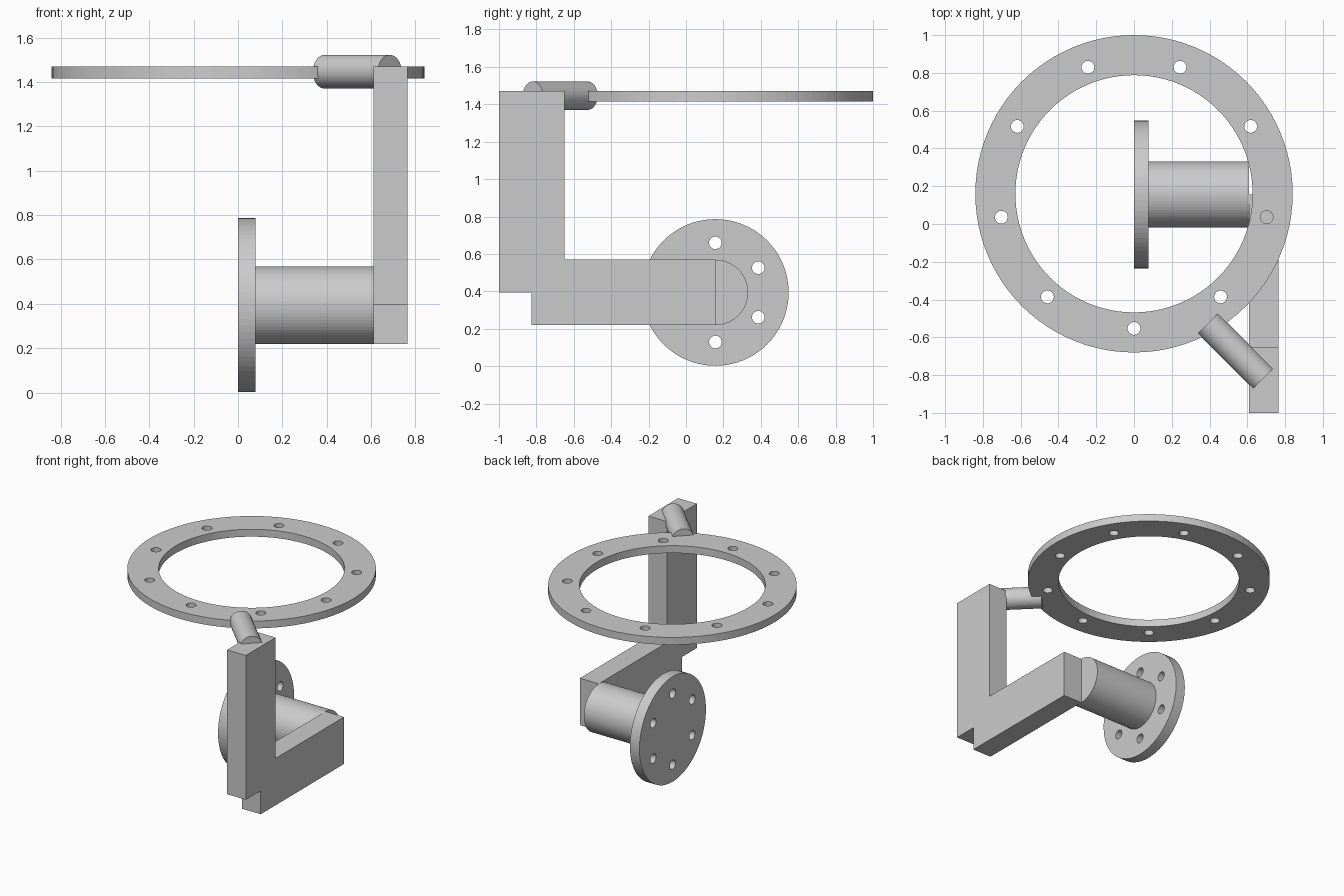
import bpy, bmesh
from math import cos, sin, pi, radians
from mathutils import Vector, Matrix

if "Cube" in bpy.data.objects:
    bpy.data.objects.remove(bpy.data.objects["Cube"])

FLANGE_Y, FLANGE_Z = 0.157, 0.394
ARM_X0, ARM_X1 = 0.61, 0.765
# local x, y, z -> world y, z, x (profiles drawn in the side view)
SIDE = Matrix(((0, 0, 1), (1, 0, 0), (0, 1, 0))).to_4x4()


def circle(r, n, cx=0, cy=0):
    return [(cx + r * cos(2 * pi * i / n), cy + r * sin(2 * pi * i / n)) for i in range(n)]


def bolt_circle(count, r, start):
    angles = [radians(start) + 2 * pi * i / count for i in range(count)]
    return [circle(0.034, 24, r * cos(a), r * sin(a)) for a in angles]


def plate(name, loops, thickness, matrix):
    """Extrude a filled 2D outline (inner loops become holes), centred in thickness."""
    cu = bpy.data.curves.new(name, 'CURVE')
    cu.dimensions = '2D'
    cu.fill_mode = 'BOTH'
    cu.extrude = thickness / 2
    for pts in loops:
        s = cu.splines.new('POLY')
        s.points.add(len(pts) - 1)
        for p, (x, y) in zip(s.points, pts):
            p.co = (x, y, 0, 1)
        s.use_cyclic_u = True
    tmp = bpy.data.objects.new(name + "_outline", cu)
    bpy.context.collection.objects.link(tmp)
    bpy.context.view_layer.update()
    me = bpy.data.meshes.new_from_object(tmp)
    bpy.data.objects.remove(tmp)
    bm = bmesh.new()
    bm.from_mesh(me)
    bmesh.ops.remove_doubles(bm, verts=bm.verts, dist=1e-5)
    bmesh.ops.transform(bm, matrix=matrix, verts=bm.verts)
    bmesh.ops.recalc_face_normals(bm, faces=bm.faces)
    for f in bm.faces:
        f.smooth = False
    bm.to_mesh(me)
    bm.free()
    me.name = name
    ob = bpy.data.objects.new(name, me)
    bpy.context.collection.objects.link(ob)
    return ob


def rod(name, a, b, r, n):
    a, b = Vector(a), Vector(b)
    d = b - a
    bpy.ops.mesh.primitive_cylinder_add(vertices=n, radius=r, depth=d.length, location=(a + b) / 2)
    ob = bpy.context.object
    ob.name = name
    ob.rotation_euler = d.to_track_quat('Z', 'Y').to_euler()
    return ob


# Upper ring with nine bolt holes
plate("mounting_ring", [circle(0.84, 96), circle(0.628, 96)] + bolt_circle(9, 0.713, -90),
      0.055, Matrix.Translation((0, 0.16, 1.443)))

# Wall flange with six bolt holes
plate("wall_flange", [circle(0.392, 80)] + bolt_circle(6, 0.265, 90),
      0.078, Matrix.Translation((0.039, FLANGE_Y, FLANGE_Z)) @ SIDE)

# Thick spacer tube from flange to arm
rod("spacer", (0.07, FLANGE_Y, FLANGE_Z), (ARM_X0, FLANGE_Y, FLANGE_Z), 0.175, 64)

# L-shaped arm with a stepped outer corner
arm = [(FLANGE_Y, 0.219), (FLANGE_Y, 0.569), (-0.65, 0.569), (-0.65, 1.47),
       (-1.0, 1.47), (-1.0, FLANGE_Z), (-0.825, FLANGE_Z), (-0.825, 0.219)]
plate("bracket_arm", [arm], ARM_X1 - ARM_X0,
      Matrix.Translation(((ARM_X0 + ARM_X1) / 2, 0, 0)) @ SIDE)

# Diagonal pin joining arm and ring
rod("ring_pin", (0.391, -0.526, 1.446), (0.684, -0.819, 1.446), 0.076, 48)
